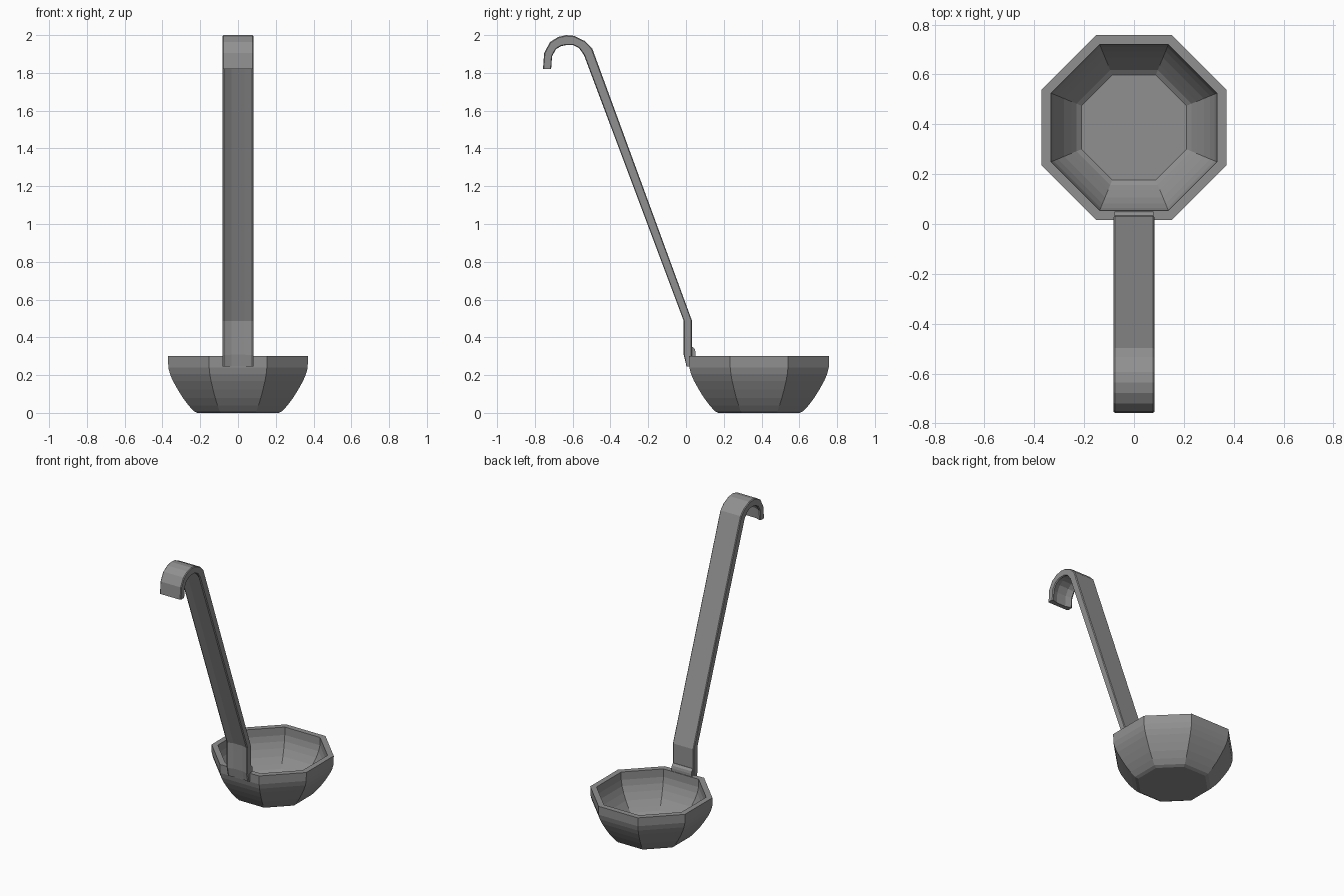
import bpy, bmesh, math

if "Cube" in bpy.data.objects:
    bpy.data.objects.remove(bpy.data.objects["Cube"])

steel = bpy.data.materials.new("grey_steel")
steel.diffuse_color = (0.28, 0.28, 0.28, 1)
steel.use_nodes = True
steel.node_tree.nodes["Principled BSDF"].inputs["Base Color"].default_value = steel.diffuse_color


def make_object(name, rings, close_rows=False, cap=True):
    """Skin a list of equal-length closed rings into a mesh."""
    bm = bmesh.new()
    vs = [[bm.verts.new(p) for p in r] for r in rings]
    n = len(vs[0])
    for a, b in zip(vs, vs[1:]):
        for i in range(n):
            j = (i + 1) % n
            bm.faces.new((a[i], a[j], b[j], b[i]))
    if cap:
        bm.faces.new(vs[0])
        bm.faces.new(vs[-1])
    bmesh.ops.recalc_face_normals(bm, faces=bm.faces)
    me = bpy.data.meshes.new(name)
    bm.to_mesh(me)
    bm.free()
    me.materials.append(steel)
    ob = bpy.data.objects.new(name, me)
    bpy.context.collection.objects.link(ob)
    return ob


# Bowl: octagonal rings (half-width across flats, height), outside then inside
bowl_profile = [(.215, 0), (.235, .01), (.262, .04), (.292, .08), (.32, .125),
                (.345, .17), (.36, .205), (.369, .24), (.37, .30),
                (.332, .30), (.331, .245), (.322, .205), (.305, .165),
                (.28, .12), (.25, .08), (.23, .055), (.21, .04)]


def octagon(a, z):
    r = a / math.cos(math.pi / 8)
    return [(r * math.cos(math.pi / 8 + k * math.pi / 4),
             .387 + r * math.sin(math.pi / 8 + k * math.pi / 4), z) for k in range(8)]


make_object("bowl", [octagon(a, z) for a, z in bowl_profile])

# Handle: stations of (outer y, z, inner y, z), hook tip down to the bowl
stations = [(-.757, 1.82, -.714, 1.82), (-.751, 1.905, -.709, 1.889),
            (-.72, 1.963, -.688, 1.926), (-.677, 1.99, -.661, 1.942),
            (-.635, 2.0, -.635, 1.947), (-.593, 1.996, -.598, 1.947),
            (-.534, 1.968, -.566, 1.931), (-.497, 1.931, -.54, 1.894),
            (.032, .487, -.012, .487), (.032, .31, -.012, .307),
            (.03, .245, .003, .245)]
# Cross-section: (x, depth from outer to inner), a strip with a shallow channel underneath
half = [(.077, 0), (.082, .1), (.082, .92), (.074, 1), (.066, .92), (.035, .7)]
section = half + [(-x, t) for x, t in reversed(half)]
make_object("handle", [[(x, oy + (iy - oy) * t, oz + (iz - oz) * t) for x, t in section]
                       for oy, oz, iy, iz in stations])

# Lip that clips the handle over the bowl rim
lip_profile = [(.02, .295), (.02, .35), (.034, .35), (.047, .337), (.051, .32), (.051, .295)]
make_object("rim_lip", [[(x, y, z) for y, z in lip_profile] for x in (-.078, .078)])
